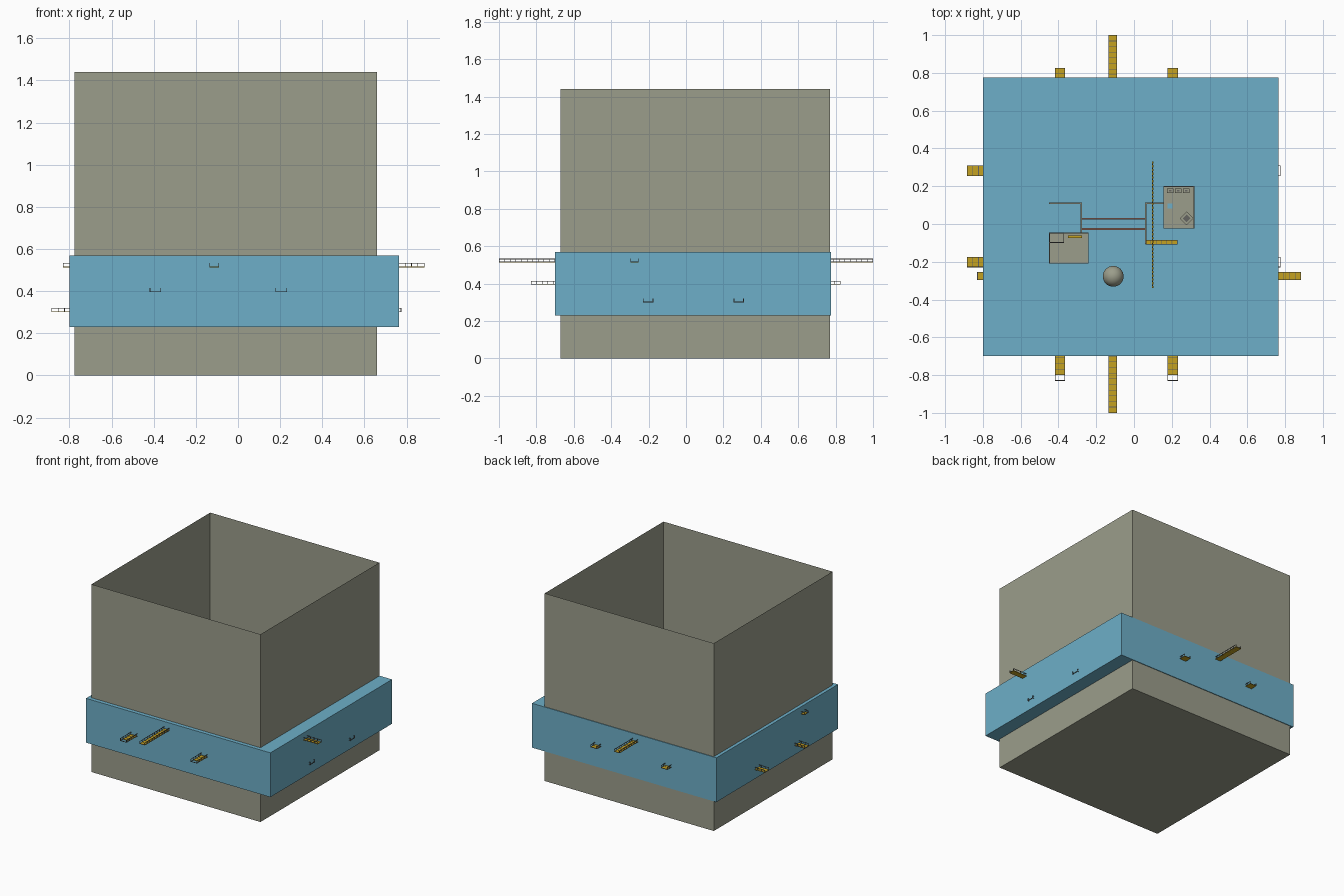
import bpy
import bmesh
from math import radians
from mathutils import Matrix, Vector

cube = bpy.data.objects.get("Cube")
if cube:
    bpy.data.objects.remove(cube, do_unlink=True)


def material(name, r, g, b):
    m = bpy.data.materials.new(name)
    m.use_nodes = True
    m.diffuse_color = (r, g, b, 1)
    m.node_tree.nodes["Principled BSDF"].inputs["Base Color"].default_value = (r, g, b, 1)
    return m


STONE = material("stone grey", 0.33, 0.34, 0.26)
BLUE = material("water blue", 0.155, 0.43, 0.58)
GOLD = material("deck gold", 0.56, 0.36, 0.015)
STEEL = material("steel grey", 0.13, 0.13, 0.12)
RUST = material("rust brown", 0.34, 0.16, 0.12)


def finish(name, bm, *mats):
    mesh = bpy.data.meshes.new(name)
    bm.to_mesh(mesh)
    bm.free()
    for m in mats:
        mesh.materials.append(m)
    obj = bpy.data.objects.new(name, mesh)
    bpy.context.scene.collection.objects.link(obj)
    return obj


def add_box(bm, lo, hi, slot=0, turn=0):
    lo, hi = Vector(lo), Vector(hi)
    mat = (Matrix.Translation((lo + hi) / 2) @ Matrix.Rotation(radians(turn), 4, "Z")
           @ Matrix.Diagonal((*(hi - lo), 1)))
    verts = bmesh.ops.create_cube(bm, size=1, matrix=mat)["verts"]
    for f in {f for v in verts for f in v.link_faces}:
        f.material_index = slot


def box(name, lo, hi, mat, turn=0):
    bm = bmesh.new()
    add_box(bm, lo, hi, 0, turn)
    return finish(name, bm, mat)


# Open-topped shell with paper-thin walls
bm = bmesh.new()
add_box(bm, (-0.775, -0.67, 0), (0.66, 0.77, 1.44))
bm.faces.ensure_lookup_table()
lid = [f for f in bm.faces if f.calc_center_median().z > 1.4]
bmesh.ops.delete(bm, geom=lid, context="FACES_ONLY")
finish("open_shell", bm, STONE)

# Wide slab filling the shell and standing proud of it
box("water_slab", (-0.80, -0.70, 0.23), (0.765, 0.775, 0.57), BLUE)


def walkway(name, axis, centre, z, start, end, deck_start, deck_end, width=0.054):
    """Gold deck with cross slats and an open railing on both sides."""
    bm = bmesh.new()
    t, h, step = 0.003, 0.02, 0.03

    def bar(a0, a1, c0, c1, z0, z1, slot):
        lo, hi = (a0, centre + c0, z + z0), (a1, centre + c1, z + z1)
        if axis == "y":
            lo, hi = (lo[1], lo[0], lo[2]), (hi[1], hi[0], hi[2])
        add_box(bm, lo, hi, slot)

    half = width / 2
    bar(deck_start, deck_end, -half, half, 0, t, 0)
    count = round((end - start) / step)
    for i in range(count + 1):
        p = start + (end - start - t) * i / count
        for side in (-half, half - t):
            bar(p, p + t, side, side + t, 0, h, 1)
        bar(p, p + t, -half, half, 0, t + 0.001, 1)
    for side in (-half, half - t):
        bar(start, end, side, side + t, h - t, h, 1)
        bar(start, end, side, side + t, 0, t + 0.001, 1)
    finish(name, bm, GOLD, STEEL)


walkway("long_walkway", "y", -0.113, 0.513, -1, 1, -1, 1, 0.046)
for label, x in (("right", -0.392), ("left", 0.205)):
    walkway(label + "_walkway", "y", x, 0.395, -0.83, 0.827, -0.80, 0.827)
for label, y in (("back", 0.282), ("front", -0.202)):
    walkway(label + "_cross_walkway", "x", y, 0.30, -0.885, 0.775, -0.885, 0.745)
walkway("upper_cross_walkway", "x", -0.275, 0.513, -0.83, 0.885, -0.83, 0.885, 0.044)

# Two small buildings on the slab
WATER = 0.57
box("right_building", (-0.45, -0.21, WATER), (-0.24, -0.045, 0.65), STONE)
box("left_building", (0.155, -0.025, WATER), (0.32, 0.20, 0.65), STONE)


def frame(name, x0, y0, x1, y1, z, mat, t=0.004):
    bm = bmesh.new()
    for lo, hi in (((x0, y0), (x1, y0 + t)), ((x0, y1 - t), (x1, y1)),
                   ((x0, y0), (x0 + t, y1)), ((x1 - t, y0), (x1, y1))):
        add_box(bm, (*lo, z), (*hi, z + 0.008))
    return finish(name, bm, mat)


frame("right_roof_edge", -0.45, -0.21, -0.24, -0.045, 0.65, STONE)
frame("left_roof_edge", 0.155, -0.025, 0.32, 0.20, 0.65, STONE)
frame("roof_hatch_rim", -0.45, -0.10, -0.37, -0.045, 0.651, STEEL)
box("roof_step", (-0.35, -0.075, 0.65), (-0.275, -0.06, 0.66), GOLD)
box("roof_crate", (0.252, 0.005, 0.65), (0.305, 0.055, 0.68), STONE, 45)
box("roof_crate_lid", (0.264, 0.016, 0.68), (0.293, 0.044, 0.683), STEEL, 45)
box("roof_pool", (0.177, 0.082, 0.65), (0.203, 0.108, 0.655), BLUE)
for i in range(3):
    x = 0.175 + i * 0.042
    box("roof_desk", (x, 0.165, 0.65), (x + 0.035, 0.188, 0.665), STONE)
    box("desk_panel", (x + 0.01, 0.172, 0.665), (x + 0.024, 0.18, 0.667), STEEL)

# Thin partition walls
T = 0.008
for lo, hi in (((-0.45, 0.106), (-0.275, 0.106 + T)), ((-0.283, -0.045), (-0.283 + T, 0.114)),
               ((0.058, -0.105), (0.058 + T, 0.114)), ((0.058, 0.106), (0.155, 0.106 + T))):
    box("partition_wall", (*lo, WATER), (*hi, 0.64), STONE)

# Paired bars joining the partitions
for y in (0.028, -0.026):
    box("link_bar", (-0.277, y - 0.005, 0.60), (0.06, y + 0.005, 0.61), RUST)

# Overhead dashed beam and the short decked bridge
bm = bmesh.new()
for i in range(34):
    y = -0.34 + i * 0.02
    add_box(bm, (0.094, y, 0.65), (0.102, y + 0.012, 0.658))
add_box(bm, (0.096, -0.34, 0.651), (0.1, 0.332, 0.656), 1)
finish("dashed_beam", bm, GOLD, STEEL)
walkway("short_bridge", "x", -0.096, 0.61, 0.06, 0.23, 0.06, 0.23, 0.024)

# Round tank
bm = bmesh.new()
bmesh.ops.create_uvsphere(bm, u_segments=32, v_segments=16, radius=0.055,
                          matrix=Matrix.Translation((-0.11, -0.277, 0.62)))
for f in bm.faces:
    f.smooth = True
finish("round_tank", bm, STONE)
